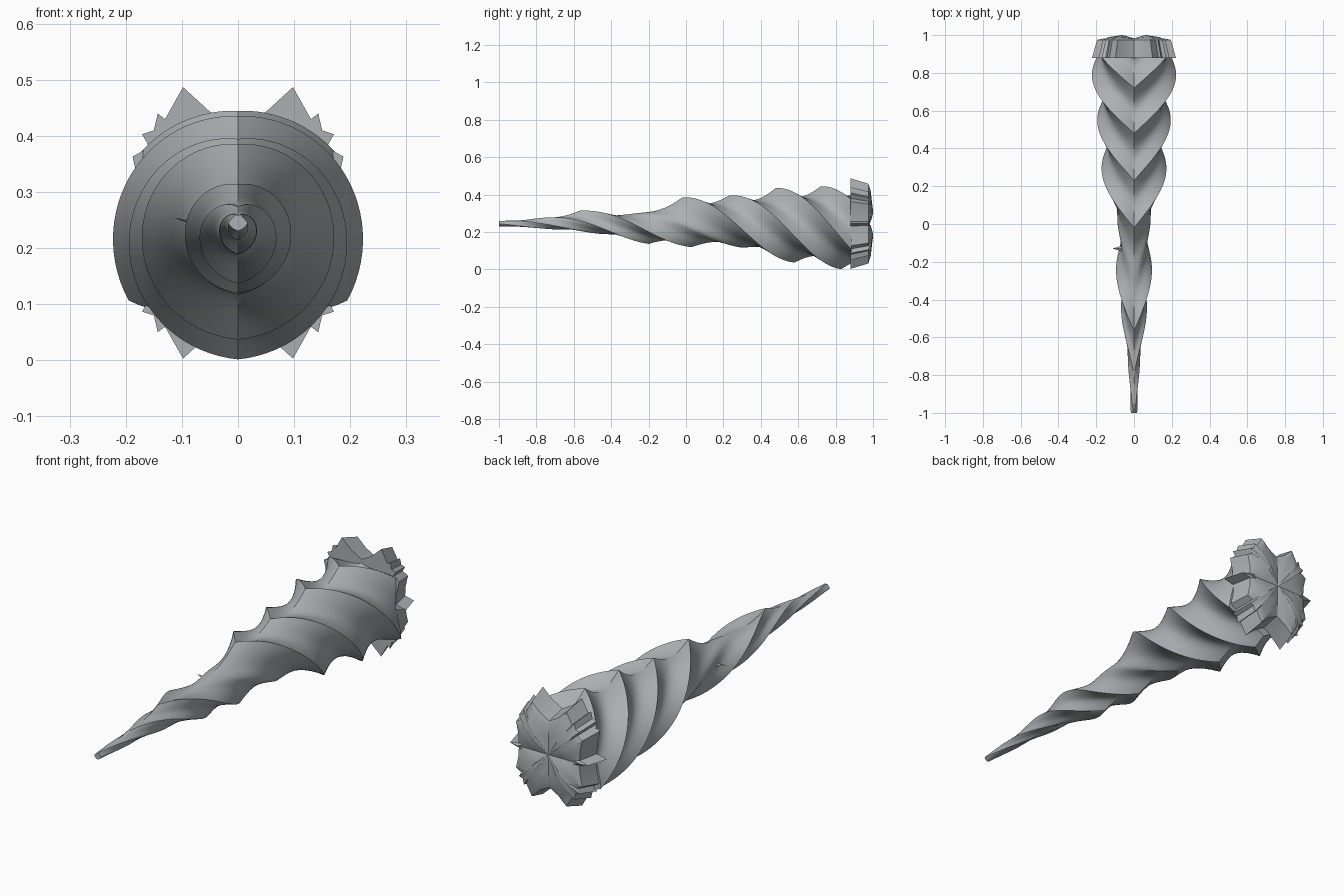
import bpy, bmesh, math
from mathutils import Vector

if "Cube" in bpy.data.objects:
    bpy.data.objects.remove(bpy.data.objects["Cube"], do_unlink=True)

steel = bpy.data.materials.new("grey_steel")
steel.use_nodes = True
colour = (0.42, 0.43, 0.45, 1)
steel.diffuse_color = colour
steel.node_tree.nodes["Principled BSDF"].inputs["Base Color"].default_value = colour


def finish(bm, name, angle):
    bmesh.ops.recalc_face_normals(bm, faces=bm.faces)
    mesh = bpy.data.meshes.new(name)
    bm.to_mesh(mesh)
    bm.free()
    ob = bpy.data.objects.new(name, mesh)
    bpy.context.collection.objects.link(ob)
    mesh.materials.append(steel)
    bpy.ops.object.select_all(action='DESELECT')
    ob.select_set(True)
    bpy.context.view_layer.objects.active = ob
    bpy.ops.object.shade_smooth_by_angle(angle=math.radians(angle))
    return ob


# Spiral shaft: each ridge starts on top at y0 and winds to the bottom over HALF_TURN
HALF_TURN = 0.6
TIP, BACK = -1.0, 0.885
GROOVE = 0.25
# ridge start, radius at top, radius at bottom
RIDGES = [(-1.65, 0.005, 0.014), (-1.3, 0.006, 0.028), (-1.05, 0.012, 0.05),
          (-0.8, 0.03, 0.1), (-0.57, 0.073, 0.115), (-0.3, 0.058, 0.115),
          (-0.02, 0.15, 0.192), (0.23, 0.162, 0.225), (0.48, 0.205, 0.24),
          (0.72, 0.217, 0.25), (0.96, 0.22, 0.25)]
STEPS, TURNS = 10, 40


def shaft_point(i, u, t, side):
    (s0, a0, b0), (s1, a1, b1) = RIDGES[i], RIDGES[i + 1]
    r0, r1 = a0 + (b0 - a0) * t, a1 + (b1 - a1) * t
    r = (r0 + (r1 - r0) * u) * (1 - GROOVE * math.sin(math.pi * u))
    y = s0 + (s1 - s0) * u + HALF_TURN * t
    a = math.pi * t
    return Vector((side * r * math.sin(a), y, 0.235 - 0.01 * y + r * math.cos(a)))


bm = bmesh.new()
for side in (1, -1):
    rows = []
    for i in range(len(RIDGES) - 1):
        for k in range(STEPS):
            rows.append([bm.verts.new(shaft_point(i, k / STEPS, j / TURNS, side))
                         for j in range(TURNS + 1)])
    for low, high in zip(rows, rows[1:]):
        for j in range(TURNS):
            bm.faces.new((low[j], low[j + 1], high[j + 1], high[j]))
for y, n in ((TIP, -1), (BACK, 1)):
    bmesh.ops.bisect_plane(bm, geom=bm.verts[:] + bm.edges[:] + bm.faces[:],
                           plane_co=(0, y, 0), plane_no=(0, n, 0), clear_outer=True)
bmesh.ops.remove_doubles(bm, verts=bm.verts, dist=0.0002)
ends = [e for e in bm.edges if e.is_boundary
        and (abs(e.verts[0].co.y - TIP) < 0.001 or abs(e.verts[0].co.y - BACK) < 0.001)]
bmesh.ops.holes_fill(bm, edges=ends, sides=0)
finish(bm, "spiral_shaft", 35)

# Rear crown: one quarter outline mirrored into four spiked petals
QUARTER = [(0, 0.17), (0.05, 0.198), (0.098, 0.242), (0.13, 0.185), (0.143, 0.195),
           (0.15, 0.165), (0.171, 0.158), (0.158, 0.135), (0.188, 0.118),
           (0.175, 0.06), (0.172, 0.012), (0.222, 0)]
right = QUARTER + [(x, -z) for x, z in reversed(QUARTER[:-1])]
outline = right + [(-x, z) for x, z in reversed(right[1:-1])]


def crown_ring(bm, scale, y, lift):
    ring = []
    for x, z in outline:
        bulge = lift * abs(math.sin(2 * math.atan2(z, x)))
        ring.append(bm.verts.new((x * scale, y + bulge, 0.245 + z * scale)))
    return ring


bm = bmesh.new()
rings = [crown_ring(bm, *spec) for spec in
         ((1, 0.88, 0), (0.88, 0.975, 0), (0.72, 0.982, 0.008), (0.4, 0.98, 0.02))]
n = len(outline)
for a, b in zip(rings, rings[1:]):
    for j in range(n):
        bm.faces.new((a[j], a[(j + 1) % n], b[(j + 1) % n], b[j]))
for ring, y in ((rings[0], 0.88), (rings[-1], 0.982)):
    hub = bm.verts.new((0, y, 0.245))
    for j in range(n):
        bm.faces.new((ring[j], ring[(j + 1) % n], hub))
finish(bm, "rear_crown", 25)

# Small thorn on the right flank
bm = bmesh.new()
bmesh.ops.create_cone(bm, cap_ends=True, segments=4, radius1=0.014, radius2=0, depth=0.05)
for v in bm.verts:
    x, y, z = v.co
    v.co = (-0.09 - z, -0.13 + y, 0.248 + 0.4 * x + 0.25 * z)
finish(bm, "side_thorn", 20)
